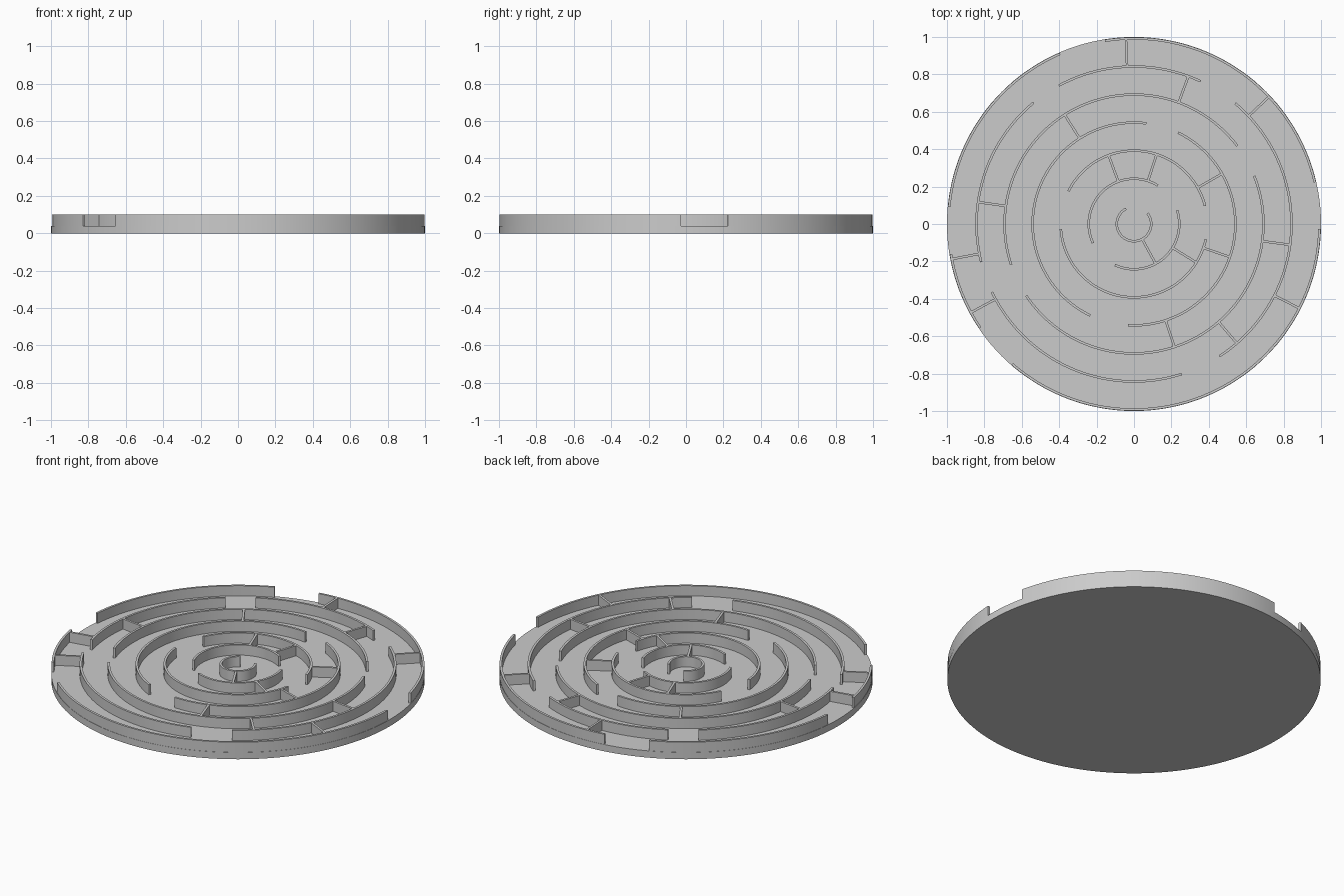
import bpy, bmesh, math

if "Cube" in bpy.data.objects:
    bpy.data.objects.remove(bpy.data.objects["Cube"])

Z0, ZF, ZT = 0.0, 0.04, 0.10      # bottom, floor, wall top
HALF = 0.0065                     # half wall thickness


def ring_r(k):
    return 0.092 + 0.15 * k       # centre radius of ring k (0 = innermost)


grey = bpy.data.materials.new("plain_grey")
grey.diffuse_color = (0.6, 0.6, 0.6, 1.0)
grey.use_nodes = True
grey.node_tree.nodes["Principled BSDF"].inputs["Base Color"].default_value = grey.diffuse_color


def finish(name, bm):
    bmesh.ops.recalc_face_normals(bm, faces=bm.faces)
    mesh = bpy.data.meshes.new(name)
    bm.to_mesh(mesh)
    bm.free()
    mesh.materials.append(grey)
    obj = bpy.data.objects.new(name, mesh)
    bpy.context.collection.objects.link(obj)
    bpy.ops.object.select_all(action='DESELECT')
    obj.select_set(True)
    bpy.context.view_layer.objects.active = obj
    bpy.ops.object.shade_smooth_by_angle(angle=math.radians(30))
    return obj


def sweep(name, r, a0, a1, z0):
    """Curved wall of rectangular section from angle a0 to a1 (degrees)."""
    bm = bmesh.new()
    n = max(4, math.ceil((a1 - a0) / 2.5))
    prev = None
    for i in range(n + 1):
        a = math.radians(a0 + (a1 - a0) * i / n)
        c, s = math.cos(a), math.sin(a)
        loop = [bm.verts.new((q * c, q * s, z)) for q, z in
                ((r - HALF, z0), (r + HALF, z0), (r + HALF, ZT), (r - HALF, ZT))]
        if prev:
            for j in range(4):
                k = (j + 1) % 4
                bm.faces.new((prev[j], prev[k], loop[k], loop[j]))
        else:
            bm.faces.new(loop)
        prev = loop
    bm.faces.new(prev)
    finish(name, bm)


def spoke(name, k, angle):
    """Straight radial wall between ring k and ring k + 1."""
    a = math.radians(angle)
    c, s = math.cos(a), math.sin(a)
    r0, r1 = ring_r(k), ring_r(k + 1)
    bm = bmesh.new()
    bmesh.ops.create_cube(bm, size=1)
    for v in bm.verts:
        u = r0 if v.co.x < 0 else r1
        w = v.co.y * 0.013
        z = ZF - 0.003 if v.co.z < 0 else ZT - 0.0005
        v.co = (u * c - w * s, u * s + w * c, z)
    finish(name, bm)


# round base plate
bm = bmesh.new()
bmesh.ops.create_cone(bm, cap_ends=True, segments=144, radius1=1, radius2=1, depth=ZF - Z0)
bmesh.ops.translate(bm, verts=bm.verts, vec=(0, 0, (Z0 + ZF) / 2))
finish("base_plate", bm)

# curved walls: (start, end) angles on each ring, inner to outer
arcs = [
    [(117, 398.5)],
    [(58, 205), (245, 377.6)],
    [(14.2, 153.4), (184, 348)],
    [(83, 244.4), (266.6, 424.2)],
    [(37.1, 198.4), (213.6, 381.8)],
    [(65, 118.5), (129.6, 194), (205.6, 287.7), (302.8, 410)],
    [(13, 99), (113.5, 174.7), (189.3, 214), (229, 358.5)],
]
for k, ring in enumerate(arcs):
    for i, (a0, a1) in enumerate(ring):
        sweep(f"ring_wall_{k + 1}_{i + 1}", ring_r(k), a0, a1, ZF - 0.003)

# radial walls: angles between neighbouring rings, inner to outer
spokes = [
    [-61.5],
    [110.3, 72, -31.7],
    [29.7, -19],
    [122.4, -71.8],
    [69.8, 172, -7.6, -49.2],
    [92.5, 43.3, 190.9, 208.5, -27],
]
for k, angles in enumerate(spokes):
    for i, a in enumerate(angles):
        spoke(f"radial_wall_{k + 1}_{i + 1}", k, a)
